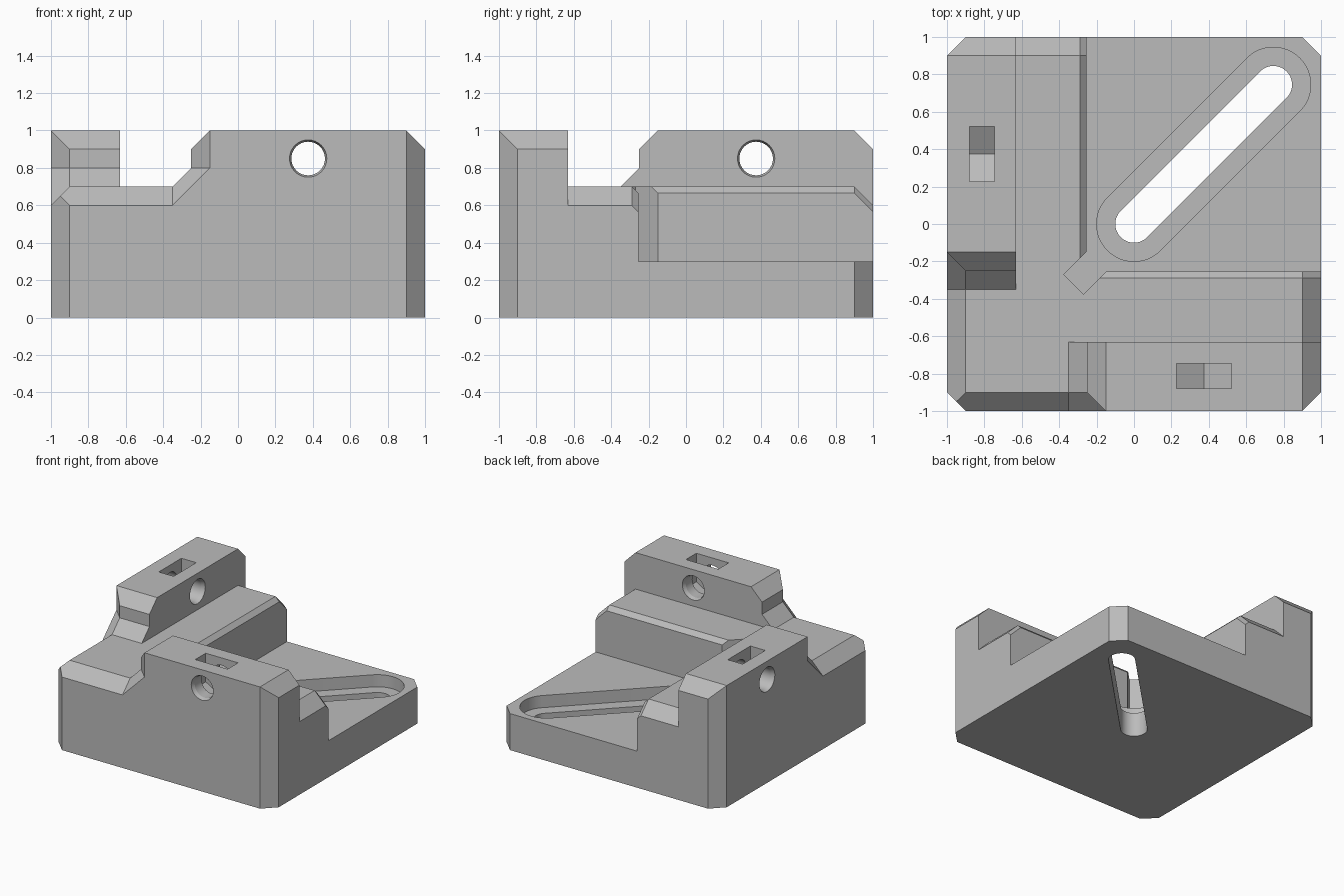
import bpy, bmesh, math
from mathutils import Vector

cube = bpy.data.objects.get("Cube")
if cube:
    bpy.data.objects.remove(cube, do_unlink=True)

grey = bpy.data.materials.new("light grey")
grey.use_nodes = True
grey.diffuse_color = (0.5, 0.5, 0.5, 1)
grey.node_tree.nodes["Principled BSDF"].inputs["Base Color"].default_value = (0.5, 0.5, 0.5, 1)


def loft(name, rings):
    """Closed solid through rings with equal point counts."""
    bm = bmesh.new()
    loops = [[bm.verts.new(p) for p in ring] for ring in rings]
    bm.faces.new(loops[0])
    bm.faces.new(loops[-1])
    for a, b in zip(loops, loops[1:]):
        for i in range(len(a)):
            j = (i + 1) % len(a)
            bm.faces.new((a[i], a[j], b[j], b[i]))
    bmesh.ops.recalc_face_normals(bm, faces=bm.faces)
    mesh = bpy.data.meshes.new(name)
    bm.to_mesh(mesh)
    bm.free()
    obj = bpy.data.objects.new(name, mesh)
    bpy.context.collection.objects.link(obj)
    mesh.materials.append(grey)
    return obj


def upright(pts, z0, z1):
    return [[(x, y, z) for x, y in pts] for z in (z0, z1)]


def along_y(pts, y0, y1):
    return [[(x, y, z) for x, z in pts] for y in (y0, y1)]


def box(x0, x1, y0, y1, z0, z1):
    return upright([(x0, y0), (x1, y0), (x1, y1), (x0, y1)], z0, z1)


def stadium(radius, length=0.745, n=24):
    """Long slot outline running along the diagonal."""
    pts = []
    for centre, start in ((length, -45), (0, 135)):
        for i in range(n + 1):
            a = math.radians(start + 180 * i / n)
            pts.append((centre + radius * math.cos(a), centre + radius * math.sin(a)))
    return pts


# Block with chamfered upright corners
c = 0.9
block = loft("corner_jig_block", upright(
    [(-c, -1), (c, -1), (1, -c), (1, c), (c, 1), (-c, 1), (-1, c), (-1, -c)], 0, 1))


def cut(rings, both=False):
    """Subtract a solid, and its twin across the diagonal if asked."""
    sets = [rings]
    if both:
        sets.append([[(y, x, z) for x, y, z in ring] for ring in rings])
    for r in sets:
        cutter = loft("cutter", r)
        cutter.hide_render = True
        bpy.context.view_layer.objects.active = block
        mod = block.modifiers.new("cut", 'BOOLEAN')
        mod.operation = 'DIFFERENCE'
        mod.solver = 'EXACT'
        mod.object = cutter
        bpy.ops.object.modifier_apply(modifier=mod.name)
        mesh = cutter.data
        bpy.data.objects.remove(cutter, do_unlink=True)
        bpy.data.meshes.remove(mesh)


inner, wall, ledge, floor = -0.255, -0.63, 0.7, 0.3

# Space above the ledge and the deep square recess
cut(box(wall, 2, wall, 2, ledge, 2))
cut(box(inner, 2, inner, 2, floor, 2))

# Shaped ends of the tall walls beside the open corner
cut(along_y([(-2, ledge), (-0.35, ledge), (-0.25, 0.8), (-0.25, 0.9),
             (-0.15, 1), (-0.15, 2), (-2, 2)], -2, -0.6), both=True)

# Outer chamfer following the ledge and wall end
cut([[(x, y, z) for x, z in (
        (-2, ledge - d), (-0.35, ledge - d), (-0.25 + d, 0.8), (-0.25 + d, 2), (-2, 2))]
     for y, d in ((-0.9, 0), (-1.1, 0.2))], both=True)

# Chamfers on the far ends of walls and ledges
for top, y0, y1 in ((1, -2, wall), (ledge, wall, 0)):
    cut(along_y([(0.9, top), (1.2, top - 0.3), (1.2, top + 0.5), (0.9, top + 0.5)],
                y0, y1), both=True)

# Small chamfer on the inner edge of the ledge, dipping at its end
edge = [(inner - 0.035, ledge), (inner + 0.1, ledge - 0.135),
        (inner + 0.1, 1.2), (inner - 0.035, 1.2)]
cut([[(x, y, z - dip) for y, z in edge]
     for x, dip in ((-0.22, 0), (0.9, 0), (1.1, 0.2))], both=True)

# Diagonal relief slot in the inside corner
cut(upright([(-0.375, -0.27), (-0.27, -0.375), (-0.07, -0.175), (-0.175, -0.07)], floor, 2))

# Recessed diagonal slot through the floor
cut(upright(stadium(0.2), 0.2, 0.5))
cut(upright(stadium(0.1), -0.5, 0.5))

# Bolt holes with eased rims, and hexagonal nut pockets open to the top
hx, hz = 0.375, 0.85


def ring(y, r, n=32):
    return [(hx + r * math.cos(math.tau * i / n), y, hz + r * math.sin(math.tau * i / n))
            for i in range(n)]


cut([ring(-1.1, 0.1), ring(-1, 0.1), ring(-0.97, 0.09),
     ring(wall - 0.03, 0.09), ring(wall, 0.1), ring(wall + 0.1, 0.1)], both=True)
half = 0.147
side, tip = half / math.sqrt(3), 2 * half / math.sqrt(3)
cut(along_y([(hx, hz - tip), (hx + half, hz - side), (hx + half, 2),
             (hx - half, 2), (hx - half, hz - side)], -0.88, -0.745), both=True)

# Smooth round walls, keep every edge crisp
bpy.ops.object.select_all(action='DESELECT')
block.select_set(True)
bpy.context.view_layer.objects.active = block
bpy.ops.object.shade_smooth_by_angle(angle=math.radians(15))
